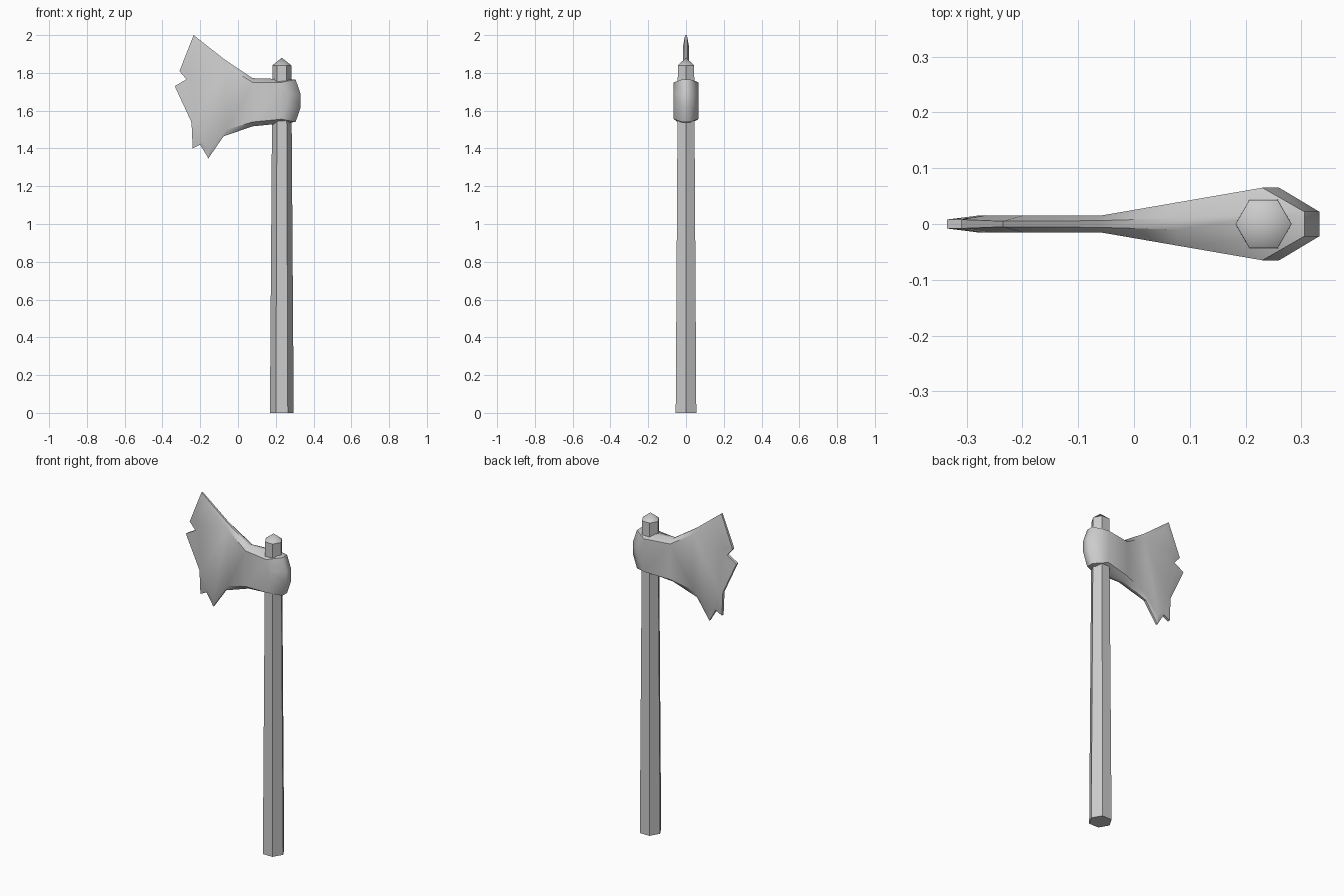
import bpy, bmesh
from math import radians

cube = bpy.data.objects.get("Cube")
if cube:
    bpy.data.objects.remove(cube, do_unlink=True)

grey = bpy.data.materials.new("plain grey")
grey.use_nodes = True
colour = (0.6, 0.6, 0.6, 1)
grey.diffuse_color = colour
grey.node_tree.nodes["Principled BSDF"].inputs["Base Color"].default_value = colour


def finish(obj, angle):
    obj.data.materials.append(grey)
    bpy.ops.object.select_all(action='DESELECT')
    obj.select_set(True)
    bpy.context.view_layer.objects.active = obj
    bpy.ops.object.shade_smooth_by_angle(angle=radians(angle))


# Tapered six-sided handle with a pointed end
POLE_X = 0.232
bpy.ops.mesh.primitive_cone_add(vertices=6, radius1=0.063, radius2=0.05, depth=1.84,
                                location=(POLE_X, 0, 0.92), rotation=(0, 0, radians(30)))
handle = bpy.context.object
handle.name = "handle"
finish(handle, 40)
bpy.ops.mesh.primitive_cone_add(vertices=6, radius1=0.05, radius2=0, depth=0.04,
                                location=(POLE_X, 0, 1.86), rotation=(0, 0, radians(30)))
tip = bpy.context.object
tip.name = "handle_tip"
finish(tip, 45)

# Axe head outline: rim x, rim z, rim half thickness, cheek x, cheek z
OUTLINE = [
    (-.235, 2.0, .005, -.20, 1.945),    # upper horn
    (-.066, 1.867, .006, -.06, 1.835),
    (.077, 1.772, .01, .077, 1.75),
    (.305, 1.765, .022, .23, 1.75),     # eye behind the handle
    (.332, 1.687, .022, .26, 1.687),
    (.332, 1.618, .022, .26, 1.618),
    (.305, 1.54, .022, .23, 1.555),
    (.077, 1.517, .01, .077, 1.54),
    (-.077, 1.464, .006, -.06, 1.50),
    (-.157, 1.347, .006, -.15, 1.395),  # lower horn and chipped edge
    (-.20, 1.42, .008, -.19, 1.44),
    (-.24, 1.40, .008, -.215, 1.43),
    (-.246, 1.538, .008, -.225, 1.54),
    (-.335, 1.73, .008, -.28, 1.72),
    (-.273, 1.766, .008, -.245, 1.765),
    (-.31, 1.809, .008, -.27, 1.81),
]


def cheek_y(x):
    t = min(max((x + 0.06) / 0.29, 0), 1)
    return 0.015 + 0.05 * t


bm = bmesh.new()
rings = []
for side in (-1, 1):
    cheek = [bm.verts.new((cx, side * cheek_y(cx), cz)) for _, _, _, cx, cz in OUTLINE]
    rim = [bm.verts.new((x, side * y, z)) for x, z, y, _, _ in OUTLINE]
    rings += [cheek, rim] if side < 0 else [rim, cheek]
    bm.faces.new(cheek[1:4] + cheek[6:9])        # tapering cheek
    bm.faces.new(cheek[3:7])                     # eye side
    bm.faces.new(cheek[8:] + cheek[:2])          # flat blade
count = len(OUTLINE)
for a, b in zip(rings, rings[1:]):
    for i in range(count):
        j = (i + 1) % count
        bm.faces.new((a[i], a[j], b[j], b[i]))
bmesh.ops.recalc_face_normals(bm, faces=bm.faces)
mesh = bpy.data.meshes.new("axe_head")
bm.to_mesh(mesh)
bm.free()
head = bpy.data.objects.new("axe_head", mesh)
bpy.context.collection.objects.link(head)
finish(head, 35)

# Soften the rounded back of the eye
for edge in mesh.edges:
    p, q = (mesh.vertices[i].co for i in edge.vertices)
    if min(p.x, q.x) > 0.3 and abs(p.z - q.z) > 0.01:
        edge.use_edge_sharp = False
